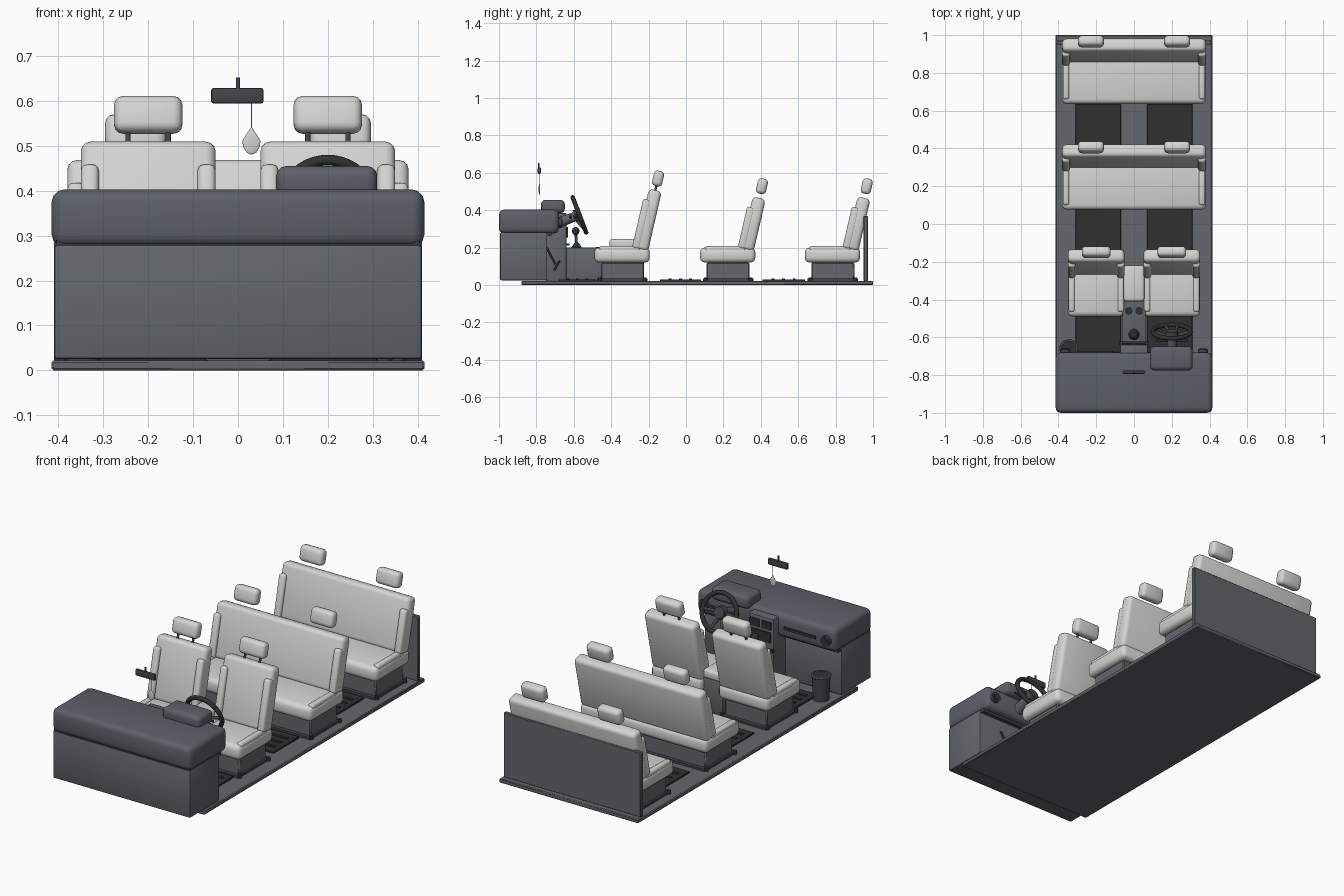
import bpy, bmesh, math
from math import radians, sin, cos
from mathutils import Vector, Matrix

if "Cube" in bpy.data.objects:
    bpy.data.objects.remove(bpy.data.objects["Cube"], do_unlink=True)


def material(name, rgb):
    m = bpy.data.materials.new(name)
    m.use_nodes = True
    m.diffuse_color = (*rgb, 1)
    m.node_tree.nodes["Principled BSDF"].inputs["Base Color"].default_value = (*rgb, 1)
    return m


GREY = material("slate grey", (0.125, 0.135, 0.15))
DASH = material("dash grey", (0.108, 0.118, 0.138))
SEAT = material("pale upholstery", (0.66, 0.66, 0.635))
BLACK = material("black rubber", (0.03, 0.03, 0.03))
DARK = material("dark trim", (0.055, 0.06, 0.07))


def finish(name, bm, mat):
    bmesh.ops.recalc_face_normals(bm, faces=bm.faces)
    mesh = bpy.data.meshes.new(name)
    bm.to_mesh(mesh)
    bm.free()
    mesh.materials.append(mat)
    ob = bpy.data.objects.new(name, mesh)
    bpy.context.collection.objects.link(ob)
    bpy.ops.object.select_all(action='DESELECT')
    ob.select_set(True)
    bpy.context.view_layer.objects.active = ob
    bpy.ops.object.shade_smooth_by_angle(angle=radians(40))
    return ob


def box(name, center, size, mat, bevel=0.0, tilt=0.0, seg=3):
    """Rounded box, tilted about the x axis."""
    bm = bmesh.new()
    bmesh.ops.create_cube(bm, size=1)
    bmesh.ops.scale(bm, vec=size, verts=bm.verts)
    if bevel:
        bmesh.ops.bevel(bm, geom=bm.edges[:], offset=bevel, segments=seg,
                        profile=0.5, affect='EDGES')
    bm.transform(Matrix.Translation(center) @ Matrix.Rotation(radians(tilt), 4, 'X'))
    return finish(name, bm, mat)


def span(name, x, y, z, mat, bevel=0.0, seg=3):
    """Rounded box given by its extents."""
    lims = (x, y, z)
    return box(name, [(a + b) / 2 for a, b in lims], [b - a for a, b in lims], mat, bevel, 0, seg)


def rod(name, a, b, r1, mat, r2=None, sides=16):
    a, b = Vector(a), Vector(b)
    bm = bmesh.new()
    bmesh.ops.create_cone(bm, cap_ends=True, segments=sides, radius1=r1,
                          radius2=r1 if r2 is None else r2, depth=(b - a).length)
    turn = (b - a).to_track_quat('Z', 'Y').to_matrix().to_4x4()
    bm.transform(Matrix.Translation((a + b) / 2) @ turn)
    return finish(name, bm, mat)


def ball(name, c, size, mat, taper=0.0):
    bm = bmesh.new()
    bmesh.ops.create_uvsphere(bm, u_segments=20, v_segments=12, radius=1)
    for v in bm.verts:
        if v.co.z > 0:
            v.co.x *= 1 - taper * v.co.z
    bmesh.ops.scale(bm, vec=size, verts=bm.verts)
    bmesh.ops.translate(bm, vec=c, verts=bm.verts)
    return finish(name, bm, mat)


def ring(name, c, major, minor, mat, tilt=0.0):
    bm = bmesh.new()
    circle = bmesh.ops.create_circle(bm, segments=12, radius=minor)
    bm.transform(Matrix.Translation((major, 0, 0)) @ Matrix.Rotation(radians(90), 4, 'X'))
    bmesh.ops.spin(bm, geom=bm.verts[:] + bm.edges[:], cent=(0, 0, 0), axis=(0, 0, 1),
                   angle=math.tau, steps=40, use_merge=True)
    bmesh.ops.remove_doubles(bm, verts=bm.verts, dist=1e-5)
    bm.transform(Matrix.Translation(c) @ Matrix.Rotation(radians(tilt), 4, 'X'))
    return finish(name, bm, mat)


LEAN = -13


def seat(name, cx, y, half, back_len, rest_xs, rest_w, posts):
    """Seat whose cushion front edge is at y."""
    box(name + "_base", (cx, y + 0.15, 0.07), (half * 2 - 0.05, 0.23, 0.1), GREY, 0.006, seg=1)
    box(name + "_rail", (cx, y + 0.15, 0.027), (half * 2 - 0.03, 0.27, 0.014), DARK)
    for sx in (-1, 1):
        for dy in (0.03, 0.27):
            x = cx + sx * (half - 0.015)
            rod(name + "_bolt", (x, y + dy, 0.02), (x, y + dy, 0.04), 0.01, BLACK, sides=10)
    box(name + "_cushion", (cx, y + 0.148, 0.16), (half * 2, 0.295, 0.08), SEAT, 0.025)
    # Backrest with side bolsters
    up = Vector((0, -sin(radians(LEAN)), cos(radians(LEAN))))
    fwd = Vector((0, -up.z, up.y))
    foot = Vector((cx, y + 0.252, 0.185))
    mid = foot + up * back_len / 2
    box(name + "_back", mid, (half * 2, 0.07, back_len), SEAT, 0.022, LEAN)
    for sx in (-1, 1):
        side = Vector((sx * (half - 0.02), 0, 0))
        box(name + "_back_bolster", mid + side + fwd * 0.03 - up * 0.028,
            (0.04, 0.045, back_len - 0.06), SEAT, 0.014, LEAN)
        box(name + "_cushion_bolster", (cx + side.x, y + 0.135, 0.192),
            (0.034, 0.22, 0.032), SEAT, 0.012)
    # Headrests
    top = foot + up * back_len
    for rx in rest_xs:
        c = top + Vector((rx, 0, 0)) + up * 0.064
        box(name + "_headrest", c, (rest_w, 0.055, 0.083), SEAT, 0.02, LEAN)
        if posts:
            for px in (-0.045, 0.045):
                p = top + Vector((rx + px, 0, 0))
                rod(name + "_headrest_post", p - up * 0.02, p + up * 0.04, 0.006, DARK)


# Floor, rear panel and mats
span("floor", (-0.415, 0.415), (-0.88, 1), (0, 0.022), GREY, 0.004, 1)
span("rear_panel", (-0.41, 0.41), (0.95, 0.972), (0.02, 0.37), GREY, 0.004, 1)
for sx in (-1, 1):
    for y0, y1 in ((-0.68, -0.48), (-0.14, 0.08), (0.41, 0.635)):
        x = 0.19 * sx
        span("floor_mat", (x - 0.12, x + 0.12), (y0, y1), (0.02, 0.03), BLACK, 0.002, 1)
        for i in range(3):
            yc = y0 + (y1 - y0) * (i + 1) / 4
            span("mat_rib", (x - 0.09, x + 0.09), (yc - 0.008, yc + 0.008), (0.028, 0.034), BLACK)

# Seats
for side, sx in (("left", 1), ("right", -1)):
    seat(side + "_front_seat", 0.2 * sx, -0.49, 0.15, 0.33, (0,), 0.152, True)
for row, y in (("middle", 0.075), ("rear", 0.635)):
    seat(row + "_bench", 0, y, 0.38, 0.288, (-0.228, 0.228), 0.136, False)

# Dashboard
span("dash_lower", (-0.41, 0.41), (-0.995, -0.742), (0.025, 0.28), GREY, 0.008, 2)
span("dash_seam", (-0.404, 0.404), (-0.99, -0.72), (0.262, 0.29), DARK)
span("dash_upper", (-0.415, 0.415), (-1, -0.68), (0.275, 0.403), DASH, 0.028)
span("instrument_hood", (0.085, 0.31), (-0.775, -0.648), (0.385, 0.455), DASH, 0.022)
span("glovebox_slot", (-0.3, -0.11), (-0.69, -0.674), (0.325, 0.34), BLACK)
for x in (-0.365, 0.365):
    rod("round_vent", (x, -0.69, 0.335), (x, -0.664, 0.335), 0.027, DARK)
    rod("round_vent_core", (x, -0.67, 0.335), (x, -0.66, 0.335), 0.018, BLACK)

# Centre stack and console
span("centre_stack", (-0.075, 0.075), (-0.75, -0.638), (0.02, 0.385), GREY, 0.008, 2)
for x in (-0.035, 0.035):
    span("stack_vent", (x - 0.028, x + 0.028), (-0.64, -0.632), (0.325, 0.365), BLACK)
span("radio", (-0.06, 0.06), (-0.64, -0.632), (0.255, 0.31), BLACK)
span("stack_shelf", (-0.08, 0.08), (-0.64, -0.622), (0.21, 0.222), BLACK)
span("console", (-0.062, 0.062), (-0.645, -0.225), (0.02, 0.2), GREY, 0.006, 2)
span("armrest", (-0.055, 0.055), (-0.41, -0.22), (0.195, 0.245), SEAT, 0.015)
for x in (-0.028, 0.028):
    rod("cup_holder", (x, -0.46, 0.195), (x, -0.46, 0.204), 0.021, BLACK)
rod("shifter_boot", (0, -0.585, 0.198), (0, -0.585, 0.225), 0.03, BLACK, 0.012)
rod("shifter_stem", (0, -0.585, 0.22), (0, -0.59, 0.285), 0.007, DARK)
ball("shifter_knob", (0, -0.59, 0.288), (0.02, 0.02, 0.022), BLACK)

# Steering wheel, column and stalks
TILT = -69
hub = Vector((0.2, -0.57, 0.375))
axis = Vector((0, -sin(radians(TILT)), cos(radians(TILT))))
slope = Vector((0, -axis.z, axis.y))
ring("steering_rim", hub, 0.1, 0.012, BLACK, TILT)
base = hub - axis * 0.025
rod("steering_hub", base, hub + axis * 0.005, 0.036, DARK, 0.03, 20)
for a in (0, 180, 250, 290):
    d = Vector((cos(radians(a)), 0, 0)) + slope * sin(radians(a))
    rod("steering_spoke", base + d * 0.02, hub + d * 0.096, 0.009, DARK, 0.008, 10)
rod("steering_column", hub - axis * 0.14, base, 0.03, DASH, 0.024)
for sx in (-1, 1):
    p = hub - axis * 0.05
    rod("column_stalk", p, p + Vector((0.085 * sx, 0, 0.015)), 0.006, BLACK, sides=10)

# Pedals
for x in (0.13, 0.2, 0.27):
    rod("pedal_arm", (x, -0.745, 0.2), (x, -0.698, 0.11), 0.006, DARK, sides=8)
    box("pedal_pad", (x, -0.69, 0.105), (0.042, 0.012, 0.06), BLACK, 0.003, -30, 1)

# Mirror with hanging drop
span("mirror", (-0.06, 0.057), (-0.793, -0.776), (0.594, 0.629), DARK, 0.006, 2)
rod("mirror_stem", (0, -0.787, 0.625), (0, -0.787, 0.652), 0.005, DARK, sides=10)
rod("drop_string", (0.03, -0.784, 0.535), (0.03, -0.784, 0.6), 0.0012, SEAT, sides=6)
ball("hanging_drop", (0.03, -0.784, 0.511), (0.02, 0.004, 0.03), SEAT, 0.7)

# Waste bin
bx, by = -0.345, -0.66
rod("bin_body", (bx, by, 0.02), (bx, by, 0.15), 0.04, DARK, 0.046, 24)
ring("bin_rim", (bx, by, 0.15), 0.044, 0.006, DARK)
rod("bin_opening", (bx, by, 0.148), (bx, by, 0.154), 0.04, BLACK, sides=24)
